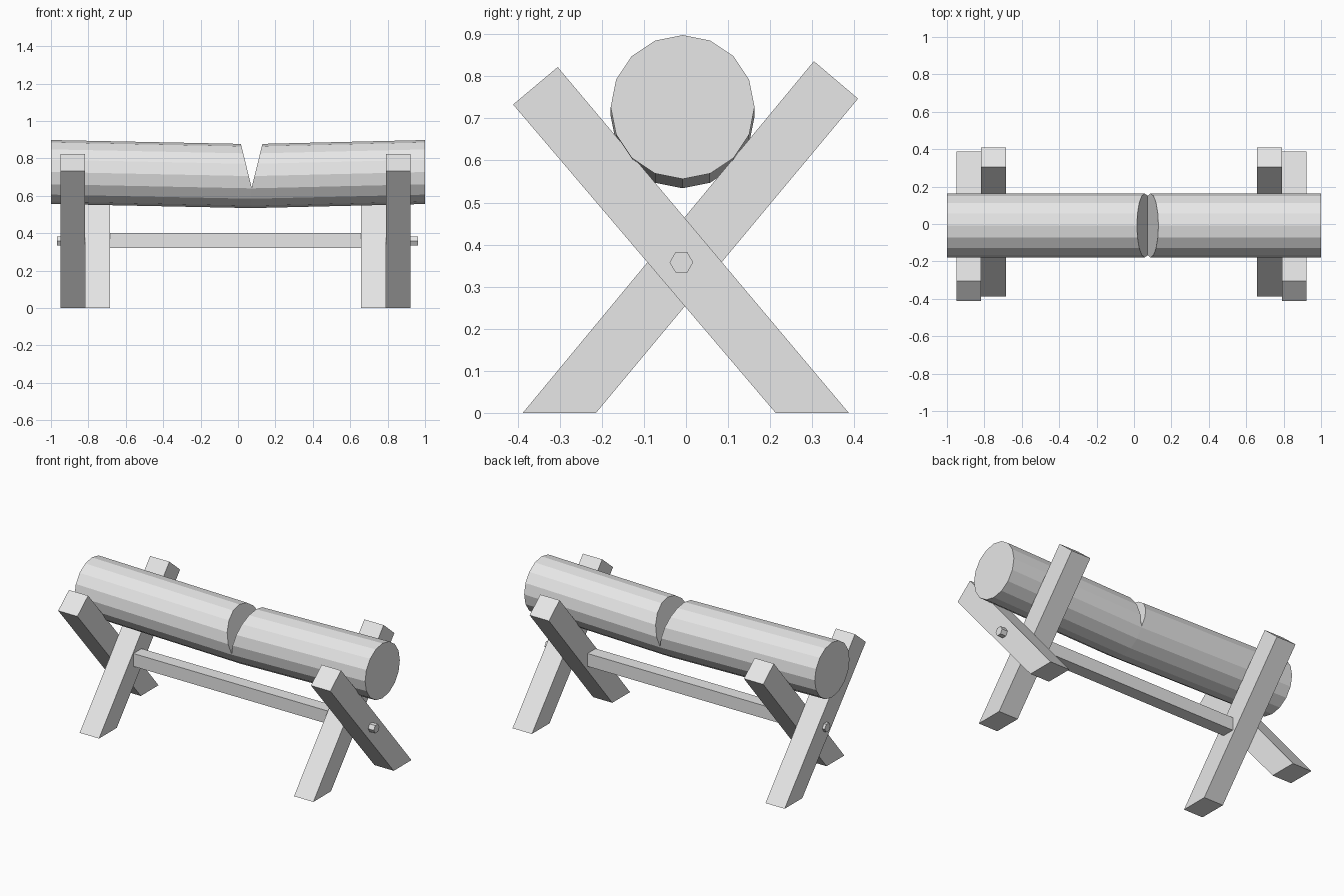
import bpy
import math

cube = bpy.data.objects.get("Cube")
if cube:
    bpy.data.objects.remove(cube, do_unlink=True)

wood = bpy.data.materials.new("pale_grey")
wood.use_nodes = True
colour = (0.8, 0.8, 0.8, 1)
wood.diffuse_color = colour
wood.node_tree.nodes["Principled BSDF"].inputs["Base Color"].default_value = colour


def add_mesh(name, verts, faces):
    mesh = bpy.data.meshes.new(name)
    mesh.from_pydata(verts, [], faces)
    mesh.materials.append(wood)
    obj = bpy.data.objects.new(name, mesh)
    bpy.context.collection.objects.link(obj)
    return obj


def loft(name, rings):
    """Closed solid through matching rings, ordered along an axis."""
    n = len(rings[0])
    verts = [p for ring in rings for p in ring]
    faces = [tuple(reversed(range(n))), tuple(range(len(verts) - n, len(verts)))]
    for r in range(len(rings) - 1):
        for i in range(n):
            a, b = r * n + i, r * n + (i + 1) % n
            faces.append((a, b, b + n, a + n))
    return add_mesh(name, verts, faces)


def along_x(name, profile, x0, x1):
    return loft(name, [[(x, y, z) for y, z in profile] for x in (x0, x1)])


def polygon(cy, cz, radius, sides):
    step = math.tau / sides
    return [(cy + radius * math.cos(i * step), cz + radius * math.sin(i * step))
            for i in range(sides)]


# Crossed legs: the outer one leans forward, the inner one leans back
outer = [(0.213, 0), (0.387, 0), (-0.305, 0.822), (-0.411, 0.733)]
inner = [(-0.388, 0), (-0.214, 0), (0.409, 0.747), (0.304, 0.836)]
along_x("right_outer_leg", outer, -0.95, -0.818)
along_x("right_inner_leg", inner, -0.818, -0.685)
along_x("left_inner_leg", inner, 0.657, 0.79)
along_x("left_outer_leg", outer, 0.79, 0.923)

# Stretcher between the trestles, and hexagonal pegs through the crossings
bar = [(-0.05, 0.32), (0.03, 0.32), (0.03, 0.4), (-0.05, 0.4)]
along_x("stretcher_bar", bar, -0.685, 0.657)
peg = polygon(-0.011, 0.358, 0.028, 6)
along_x("right_peg", peg, -0.967, -0.66)
along_x("left_peg", peg, 0.63, 0.962)

# Log sagging towards the cut
hinge = 0.073
log = loft("log", [[(x, y, z) for y, z in polygon(-0.008, cz, 0.171, 16)]
                   for x, cz in ((-1, 0.727), (hinge, 0.705), (1, 0.727))])

# Wedge-shaped notch sawn from the top
rings = [[(hinge, y, 0.643), (hinge + 0.068, y, 0.92), (hinge - 0.068, y, 0.92)]
         for y in (0.4, -0.4)]
cutter = loft("notch_cutter", rings)
cutter.hide_render = True
cut = log.modifiers.new("notch", 'BOOLEAN')
cut.operation = 'DIFFERENCE'
cut.solver = 'EXACT'
cut.object = cutter
bpy.context.view_layer.objects.active = log
bpy.ops.object.modifier_apply(modifier=cut.name)
bpy.data.objects.remove(cutter, do_unlink=True)
